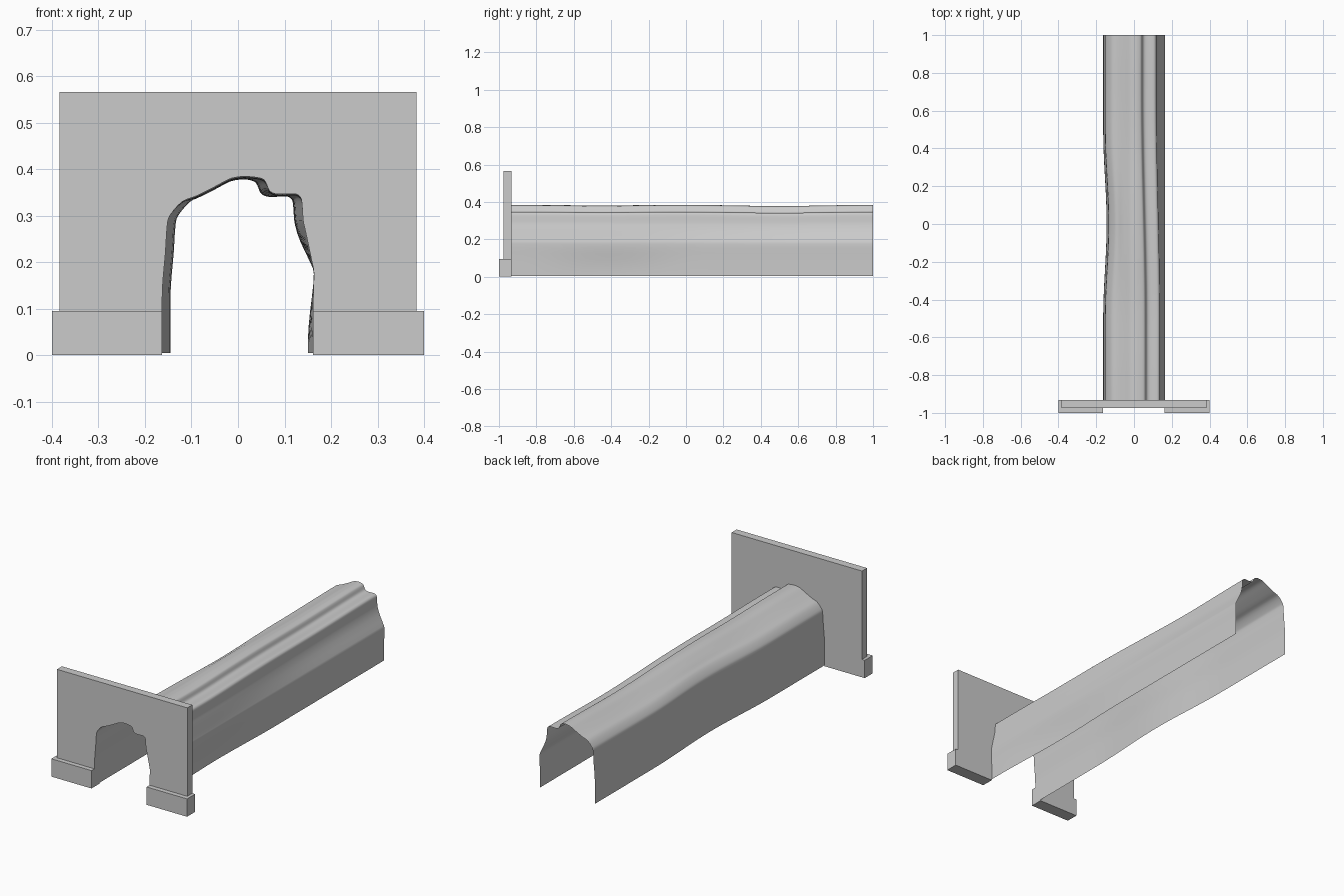
import bpy, bmesh, math

if "Cube" in bpy.data.objects:
    bpy.data.objects.remove(bpy.data.objects["Cube"])

# Rough arch outline (x, z), left foot to right foot
ARCH = [(-.163, .005), (-.163, .095), (-.162, .15), (-.156, .22), (-.152, .28),
        (-.145, .302), (-.12, .33), (-.09, .342), (-.05, .362), (-.02, .378),
        (.0, .383), (.02, .384), (.05, .38), (.06, .371), (.068, .353),
        (.085, .346), (.12, .347), (.132, .342), (.137, .33), (.14, .29),
        (.146, .262), (.159, .2), (.163, .175), (.161, .095), (.161, .005)]
Y_BACK = -.933


def smooth_curve(pts, n=3):
    """Catmull-Rom interpolation through the outline."""
    out = []
    for i in range(len(pts) - 1):
        a, b, c, d = (pts[max(0, min(len(pts) - 1, i + k))] for k in (-1, 0, 1, 2))
        for s in range(n):
            t = s / n
            out.append(tuple(.5 * (2 * b[k] + (c[k] - a[k]) * t
                                   + (2 * a[k] - 5 * b[k] + 4 * c[k] - d[k]) * t * t
                                   + (3 * b[k] - a[k] - 3 * c[k] + d[k]) * t ** 3)
                             for k in (0, 1)))
    return out + [pts[-1]]


def bump(v, centre, width):
    """Smooth hill of height 1."""
    d = abs(v - centre) / width
    return .5 + .5 * math.cos(math.pi * d) if d < 1 else 0


def ramp(v, lo, hi):
    t = max(0, min(1, (v - lo) / (hi - lo)))
    return t * t * (3 - 2 * t)


def make_object(name, bm):
    mesh = bpy.data.meshes.new(name)
    bm.to_mesh(mesh)
    bm.free()
    obj = bpy.data.objects.new(name, mesh)
    bpy.context.collection.objects.link(obj)
    return obj


def extruded(name, outline, y0, y1):
    """Solid made from an x-z outline pushed along y."""
    bm = bmesh.new()
    face = bm.faces.new([bm.verts.new((x, y0, z)) for x, z in outline])
    res = bmesh.ops.extrude_face_region(bm, geom=[face])
    verts = [v for v in res['geom'] if isinstance(v, bmesh.types.BMVert)]
    bmesh.ops.translate(bm, verts=verts, vec=(0, y1 - y0, 0))
    bmesh.ops.recalc_face_normals(bm, faces=bm.faces)
    ngons = [f for f in bm.faces if len(f.verts) > 4]
    bmesh.ops.triangulate(bm, faces=ngons)
    return make_object(name, bm)


outline = smooth_curve(ARCH)

# Portal wall with the rough opening
opening = [p for p in outline if p[1] > .0949]
extruded("portal_wall", [(-.384, .095), (-.384, .566), (.384, .566), (.384, .095)]
         + opening[::-1], -.975, Y_BACK)

# Footings either side of the opening
for side, (x0, x1) in {"left": (-.4, -.163), "right": (.161, .4)}.items():
    extruded(side + "_footing", [(x0, 0), (x0, .095), (x1, .095), (x1, 0)], -1, Y_BACK)


# Tunnel lining: thin open shell, wandering slightly along its length
def lining_point(x, z, y):
    left = ramp(-x, .05, .13)
    low_right = ramp(x, .1, .15) * ramp(-z, -.18, -.02)
    high_right = ramp(x, 0, .06) * ramp(z, .17, .27)
    dx = (.018 * left * bump(y, 0, .5)
          - .011 * low_right * bump(y, -.4, .5)
          - .019 * high_right * ramp(y, -.5, .7))
    dz = -.006 * ramp(z, .25, .36) * max(bump(y, .5, .5), .6 * bump(y, -.45, .35))
    return (x + dx, y, z + dz)


bm = bmesh.new()
STEPS = 30
rings = []
for i in range(STEPS + 1):
    y = Y_BACK + (1 - Y_BACK) * i / STEPS
    rings.append([bm.verts.new(lining_point(x, z, y)) for x, z in outline])
for a, b in zip(rings, rings[1:]):
    for j in range(len(a) - 1):
        bm.faces.new((a[j], b[j], b[j + 1], a[j + 1]))
bm.normal_update()
crown = min(bm.faces, key=lambda f: -f.calc_center_median().z)
if crown.normal.z < 0:
    bmesh.ops.reverse_faces(bm, faces=bm.faces)
lining = make_object("tunnel_lining", bm)
bpy.context.view_layer.objects.active = lining
lining.select_set(True)
bpy.ops.object.shade_smooth_by_angle(angle=math.radians(30))
